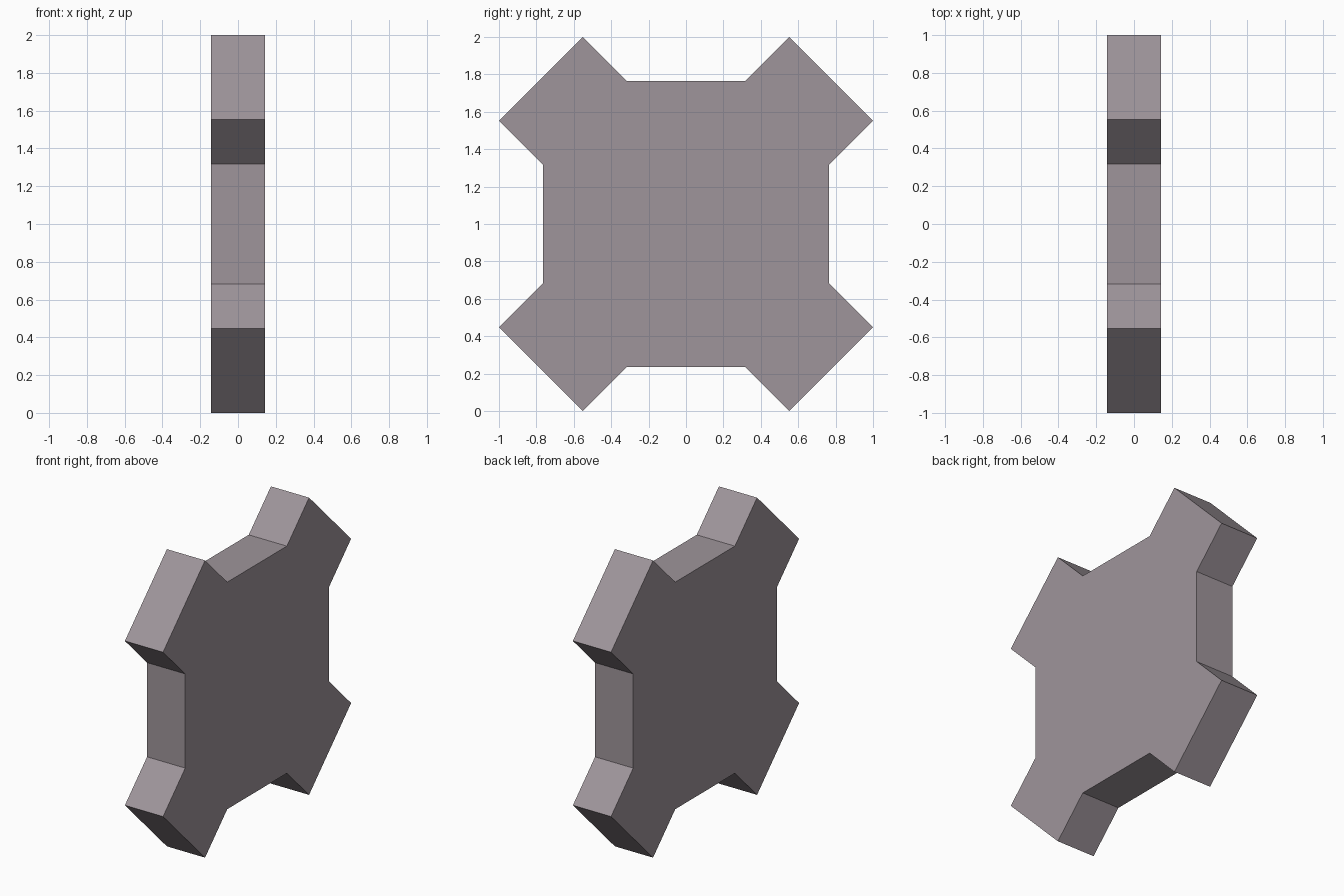
import bpy, bmesh
from mathutils import Vector

if "Cube" in bpy.data.objects:
    bpy.data.objects.remove(bpy.data.objects["Cube"])

HALF_T = 0.142   # half thickness along x

# one material for the whole plate
mat = bpy.data.materials.new("mauve grey")
mat.diffuse_color = (0.345, 0.300, 0.328, 1)
mat.use_nodes = True
mat.node_tree.nodes["Principled BSDF"].inputs["Base Color"].default_value = mat.diffuse_color

# one corner prong (y, z from the centre), repeated by quarter turns
corner = [(0.764, 0.317), (1.0, 0.553), (0.553, 1.0), (0.317, 0.764)]
outline = []
for _ in range(4):
    outline += corner
    corner = [(-z, y) for y, z in corner]

# extrude the outline through the thickness
bm = bmesh.new()
face = bm.faces.new([bm.verts.new((-HALF_T, y, z + 1)) for y, z in outline])
ext = bmesh.ops.extrude_face_region(bm, geom=[face], use_keep_orig=True)
verts = [g for g in ext["geom"] if isinstance(g, bmesh.types.BMVert)]
bmesh.ops.translate(bm, verts=verts, vec=Vector((2 * HALF_T, 0, 0)))
bmesh.ops.recalc_face_normals(bm, faces=bm.faces)

mesh = bpy.data.meshes.new("four_pronged_plate")
bm.to_mesh(mesh)
bm.free()
mesh.materials.append(mat)
plate = bpy.data.objects.new("four_pronged_plate", mesh)
bpy.context.collection.objects.link(plate)
